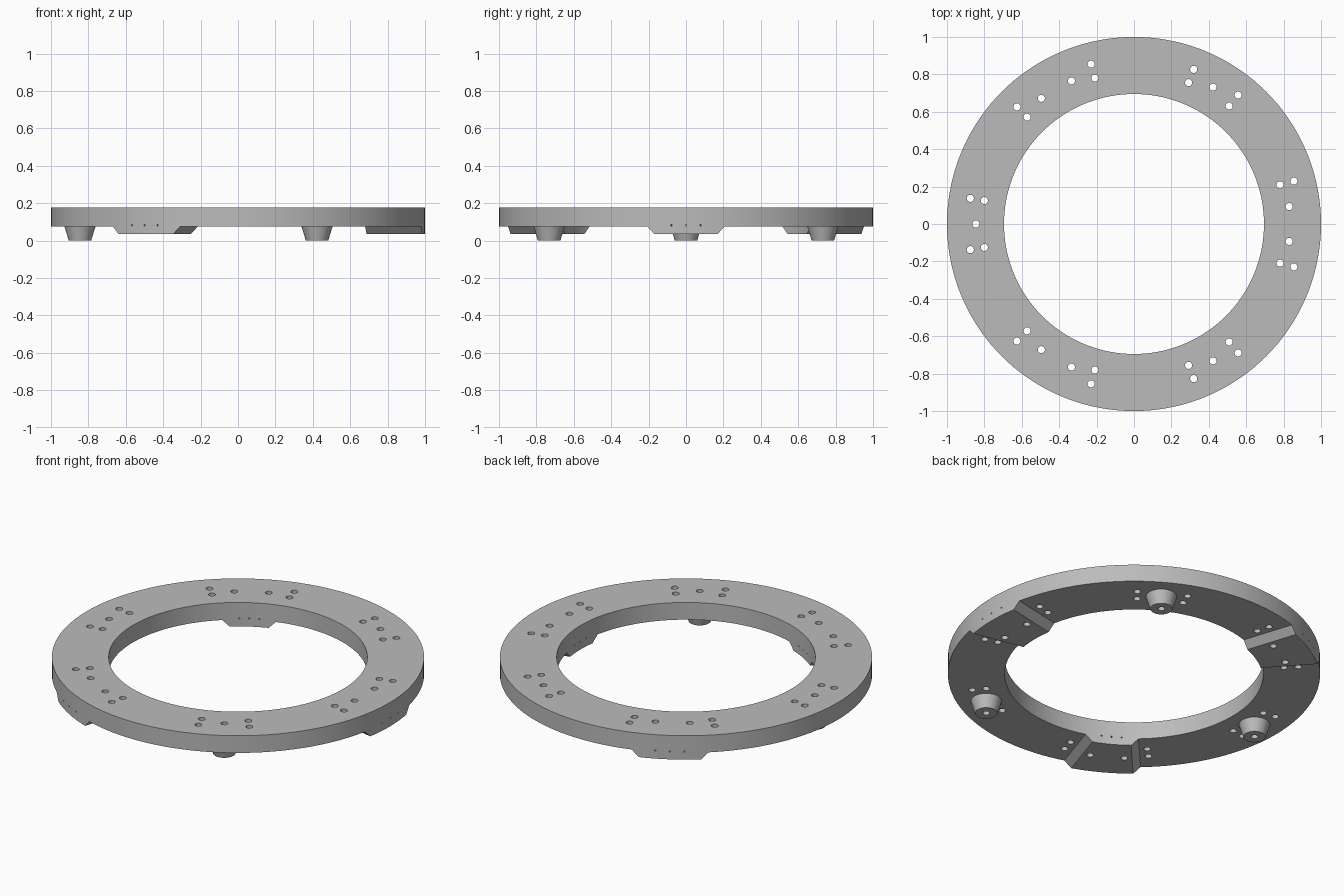
import bpy, bmesh
from math import radians, cos, sin
from mathutils import Matrix, Vector

cube = bpy.data.objects.get("Cube")
if cube:
    bpy.data.objects.remove(cube, do_unlink=True)

OUTER, INNER = 1.0, 0.695
TOP, UNDER, PAD_Z = 0.177, 0.075, 0.035
BURY = 0.1                       # height up to which pads and feet reach into the ring
PAD_ANGLES = (0, 120, 240)
FOOT_ANGLES = (60, 180, 300)
FOOT_R = 0.845

grey = bpy.data.materials.new("light grey metal")
grey.use_nodes = True
colour = (0.5, 0.5, 0.5, 1)
grey.diffuse_color = colour
grey.node_tree.nodes["Principled BSDF"].inputs["Base Color"].default_value = colour


def finish(name, bm):
    bmesh.ops.recalc_face_normals(bm, faces=bm.faces)
    mesh = bpy.data.meshes.new(name)
    bm.to_mesh(mesh)
    bm.free()
    mesh.materials.append(grey)
    ob = bpy.data.objects.new(name, mesh)
    bpy.context.collection.objects.link(ob)
    return ob


def polar(r, deg, z=0.0):
    return Vector((r * cos(radians(deg)), r * sin(radians(deg)), z))


def frustum(bm, x, y, z0, z1, r0, r1, sides):
    bmesh.ops.create_cone(bm, cap_ends=True, segments=sides, radius1=r0, radius2=r1,
                          depth=z1 - z0, matrix=Matrix.Translation((x, y, (z0 + z1) / 2)))


def annulus(name, z0, z1, sides=144):
    bm = bmesh.new()
    profile = [(INNER, z0), (OUTER, z0), (OUTER, z1), (INNER, z1)]
    loops = [[bm.verts.new(polar(r, 360 * i / sides, z)) for r, z in profile]
             for i in range(sides)]
    for i, a in enumerate(loops):
        b = loops[(i + 1) % sides]
        for k in range(4):
            m = (k + 1) % 4
            bm.faces.new((a[k], a[m], b[m], b[k]))
    return finish(name, bm)


def boolean(target, tool, operation):
    mod = target.modifiers.new(operation, "BOOLEAN")
    mod.operation, mod.object, mod.solver = operation, tool, "EXACT"
    bpy.ops.object.select_all(action="DESELECT")
    bpy.context.view_layer.objects.active = target
    target.select_set(True)
    bpy.ops.object.modifier_apply(modifier=mod.name)
    bpy.data.objects.remove(tool, do_unlink=True)


# Main ring
ring = annulus("mounting_ring", UNDER, TOP)

# Three raised pads with sloped ends, cut from a lower ring
pads = annulus("pads", PAD_Z, BURY)
bm = bmesh.new()
for angle in PAD_ANGLES:
    corners = []
    for side in (-1, 1):
        edge = angle + 12 * side
        for r in (0.6, 1.1):
            for z in (PAD_Z - 0.02, BURY + 0.02):
                p = polar(r, edge, z) + polar(side * (z - UNDER), edge + 90)
                corners.append(bm.verts.new(p))
    hull = bmesh.ops.convex_hull(bm, input=corners)
boolean(pads, finish("pad_wedges", bm), "INTERSECT")
boolean(ring, pads, "UNION")

# Three tapered feet
bm = bmesh.new()
for angle in FOOT_ANGLES:
    p = polar(FOOT_R, angle)
    frustum(bm, p.x, p.y, 0, BURY, 0.06, 0.0907, 48)
boolean(ring, finish("feet", bm), "UNION")

# Bolt holes: one through each foot with four around it, six at each pad
bm = bmesh.new()
foot_holes = [(FOOT_R, 0)] + [(r, s * 8.9) for r in (0.886, 0.81) for s in (-1, 1)]
pad_holes = [(r, s * a) for r, a in ((0.885, 15), (0.808, 15), (0.835, 6.4)) for s in (-1, 1)]
for angles, holes in ((FOOT_ANGLES, foot_holes), (PAD_ANGLES, pad_holes)):
    for angle in angles:
        for r, offset in holes:
            p = polar(r, angle + offset)
            frustum(bm, p.x, p.y, -0.1, 0.3, 0.019, 0.019, 24)

# Fine radial pin holes above each pad
for angle in PAD_ANGLES:
    for offset in (-4.5, 0, 4.5):
        turn = Matrix.Rotation(radians(angle + offset), 4, "Z")
        lay = Matrix.Translation((0.85, 0, 0.082)) @ Matrix.Rotation(radians(90), 4, "Y")
        bmesh.ops.create_cone(bm, cap_ends=True, segments=10, radius1=0.004, radius2=0.004,
                              depth=0.5, matrix=turn @ lay)
boolean(ring, finish("hole_cutters", bm), "DIFFERENCE")

bpy.context.view_layer.objects.active = ring
ring.select_set(True)
bpy.ops.object.shade_smooth_by_angle(angle=radians(25))
